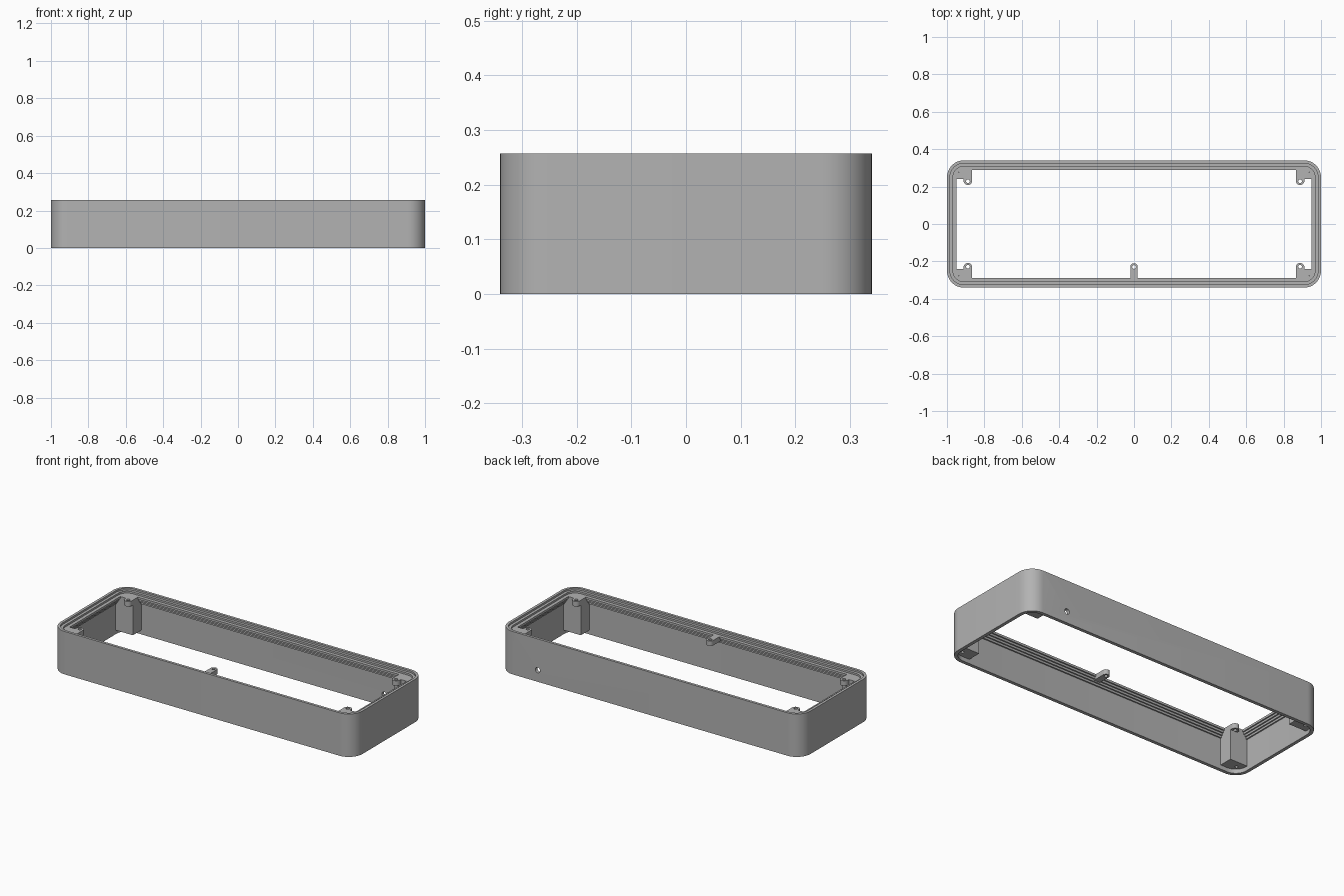
import bpy, bmesh, math
from mathutils import Matrix

if "Cube" in bpy.data.objects:
    bpy.data.objects.remove(bpy.data.objects["Cube"])

HX, HY, R, H = 1.0, 0.34, 0.09, 0.257    # half sizes, corner radius, height
LEDGE = 0.235                            # height of the inner ledge

grey = bpy.data.materials.new("grey plastic")
grey.diffuse_color = (0.45, 0.45, 0.45, 1)
grey.use_nodes = True
grey.node_tree.nodes["Principled BSDF"].inputs["Base Color"].default_value = grey.diffuse_color


def finish(bm, name, smooth=True):
    bmesh.ops.recalc_face_normals(bm, faces=bm.faces)
    me = bpy.data.meshes.new(name)
    bm.to_mesh(me)
    bm.free()
    ob = bpy.data.objects.new(name, me)
    bpy.context.collection.objects.link(ob)
    me.materials.append(grey)
    if smooth:
        bpy.ops.object.select_all(action='DESELECT')
        ob.select_set(True)
        bpy.context.view_layer.objects.active = ob
        bpy.ops.object.shade_smooth_by_angle(angle=math.radians(30))
    return ob


def arc(cx, cy, r, a0, a1, n):
    return [(cx + r * math.cos(math.radians(a0 + (a1 - a0) * i / n)),
             cy + r * math.sin(math.radians(a0 + (a1 - a0) * i / n))) for i in range(n + 1)]


def rounded_loop(inset):
    r = R - inset
    pts = []
    for sx, sy, a in ((1, 1, 0), (-1, 1, 90), (-1, -1, 180), (1, -1, 270)):
        pts += arc(sx * (HX - R), sy * (HY - R), r, a, a + 90, 12)
    return pts


def prism(pts, z0, z1, name):
    bm = bmesh.new()
    lo = [bm.verts.new((x, y, z0)) for x, y in pts]
    hi = [bm.verts.new((x, y, z1)) for x, y in pts]
    bm.faces.new(lo)
    bm.faces.new(hi)
    n = len(pts)
    for i in range(n):
        j = (i + 1) % n
        bm.faces.new((lo[i], lo[j], hi[j], hi[i]))
    return finish(bm, name)


def drill(ob, holes):
    """Cut cylinders given as (x, y, z, radius, length, axis)."""
    bm = bmesh.new()
    for x, y, z, r, length, axis in holes:
        rot = Matrix.Rotation(math.pi / 2, 4, 'X') if axis == 'Y' else Matrix()
        bmesh.ops.create_cone(bm, cap_ends=True, segments=20, radius1=r, radius2=r,
                              depth=length, matrix=Matrix.Translation((x, y, z)) @ rot)
    cutter = finish(bm, ob.name + "_hole_cutter", False)
    cutter.hide_render = True
    cutter.hide_set(True)
    mod = ob.modifiers.new("holes", 'BOOLEAN')
    mod.operation = 'DIFFERENCE'
    mod.solver = 'EXACT'
    mod.object = cutter


# Outer shell: wall section with rim, ledge and stepped underside, swept round
section = [(0, 0), (0, H), (0.016, H), (0.016, 0.246), (0.032, 0.246),
           (0.032, LEDGE), (0.052, LEDGE)]
steps, inner, wall = 4, 0.052, 0.02
for i in range(steps):
    z = 0.222 - 0.012 * i
    section += [(inner - (inner - wall) * i / steps, z),
                (inner - (inner - wall) * (i + 1) / steps, z)]
section.append((wall, 0))
bm = bmesh.new()
rings = [[bm.verts.new((x, y, z)) for x, y in rounded_loop(d)] for d, z in section]
n = len(rings[0])
for k, a in enumerate(rings):
    b = rings[(k + 1) % len(rings)]
    for i in range(n):
        j = (i + 1) % n
        bm.faces.new((a[i], a[j], b[j], b[i]))
shell = finish(bm, "frame_shell")
drill(shell, [(0.745, HY, 0.07, 0.016, 0.12, 'Y')])      # cable hole in the back

# Corner posts and their screw tabs
for sx in (-1, 1):
    for sy in (-1, 1):
        tag = ("left" if sx < 0 else "right") + ("_front" if sy < 0 else "_back")
        outline = [(0.865, 0.24), (0.985, 0.24)] + \
            arc(HX - R, HY - R, 0.075, 0, 90, 8) + [(0.865, 0.325)]
        post = prism([(sx * x, sy * y) for x, y in outline], 0.025, LEDGE, "post_" + tag)
        hx, hy = sx * 0.942, sy * 0.283
        drill(post, [(hx, hy, LEDGE, 0.009, 0.12, 'Z'), (hx, hy, 0.025, 0.009, 0.12, 'Z')])

        outline = [(0.865, 0.24)] + arc(0.888, 0.231, 0.023, 180, 360, 12) + [(0.911, 0.24)]
        tab = prism([(sx * x, sy * y) for x, y in outline], 0.205, LEDGE, "tab_" + tag)
        drill(tab, [(sx * 0.888, sy * 0.229, 0.22, 0.01, 0.1, 'Z')])

# Middle screw tab on the front wall
outline = [(-0.02, -0.31)] + arc(0, -0.23, 0.02, 180, 0, 12) + [(0.02, -0.31)]
tab = prism(outline, 0.205, LEDGE, "tab_middle_front")
drill(tab, [(0, -0.23, 0.22, 0.01, 0.1, 'Z')])
